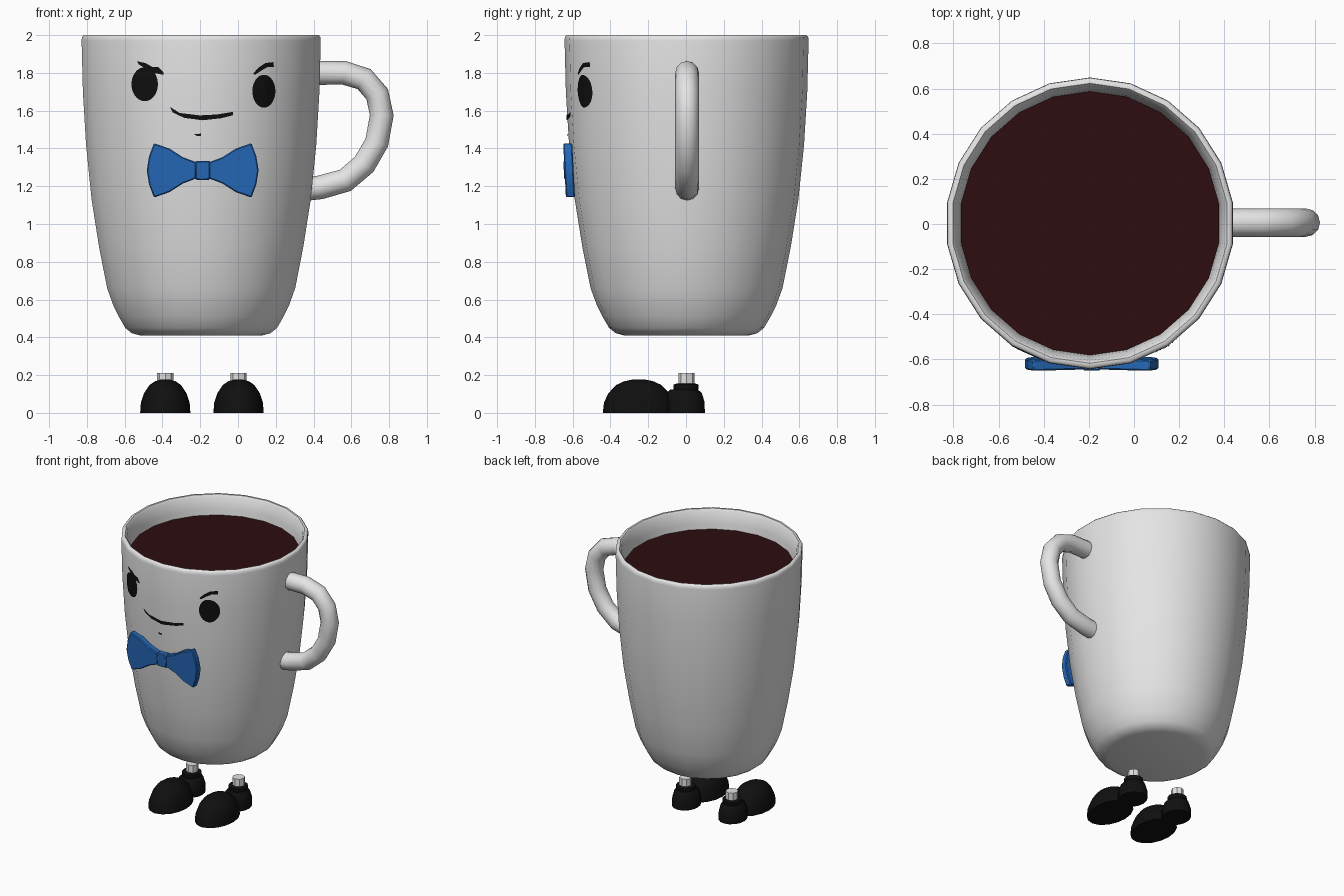
import bpy, bmesh, math
from mathutils import Vector
from mathutils.bvhtree import BVHTree

if "Cube" in bpy.data.objects:
    bpy.data.objects.remove(bpy.data.objects["Cube"])


def material(name, rgb):
    m = bpy.data.materials.new(name)
    m.diffuse_color = (*rgb, 1)
    m.use_nodes = True
    m.node_tree.nodes["Principled BSDF"].inputs["Base Color"].default_value = m.diffuse_color
    return m


WHITE = material("white_ceramic", (0.78, 0.78, 0.78))
COFFEE = material("dark_coffee", (0.026, 0.004, 0.005))
BLUE = material("blue_cloth", (0.018, 0.14, 0.48))
BLACK = material("black", (0.005, 0.005, 0.005))


def finish(bm, name, mat, smooth=40):
    mesh = bpy.data.meshes.new(name)
    bm.to_mesh(mesh)
    bm.free()
    mesh.materials.append(mat)
    ob = bpy.data.objects.new(name, mesh)
    bpy.context.collection.objects.link(ob)
    if smooth:
        bpy.ops.object.select_all(action='DESELECT')
        ob.select_set(True)
        bpy.context.view_layer.objects.active = ob
        bpy.ops.object.shade_smooth_by_angle(angle=math.radians(smooth))
    return ob


def skin(bm, rings):
    for a, b in zip(rings, rings[1:]):
        n = len(a)
        for i in range(n):
            j = (i + 1) % n
            bm.faces.new((a[i], a[j], b[j], b[i]))


def lathe(name, profile, mat, n, centre, sx=1.0, sy=1.0, bottom=True, top=True, smooth=40):
    """Turn a (radius, height) profile, listed from the bottom up."""
    bm = bmesh.new()
    rings = []
    for r, z in profile:
        ring = []
        for i in range(n):
            a = math.pi / 2 + 2 * math.pi * i / n
            ring.append(bm.verts.new((centre[0] + sx * r * math.cos(a),
                                      centre[1] + sy * r * math.sin(a), z)))
        rings.append(ring)
    skin(bm, rings)
    if bottom:
        bm.faces.new(rings[0][::-1])
    if top:
        bm.faces.new(rings[-1])
    return finish(bm, name, mat, smooth)


# Cup with rounded foot, rolled rim and inner wall
CX, CY = -0.195, 0.003
cup_profile = [(0.33, 0.41), (0.375, 0.422), (0.41, 0.45), (0.445, 0.51), (0.475, 0.57),
               (0.508, 0.66), (0.552, 0.88), (0.592, 1.13), (0.622, 1.42), (0.639, 1.70),
               (0.646, 1.97), (0.644, 1.99), (0.635, 2.0), (0.62, 2.0), (0.608, 1.985),
               (0.59, 1.90), (0.578, 1.80)]
cup = lathe("cup", cup_profile, WHITE, 22, (CX, CY), sx=0.99, top=False, smooth=50)
lathe("coffee", [(0.584, 1.86)], COFFEE, 22, (CX, CY), sx=0.99, bottom=False, smooth=0)

# Handle: a round tube swept along a bent path
path = [(0.40, 1.80), (0.563, 1.80), (0.668, 1.767), (0.737, 1.687), (0.761, 1.576),
        (0.735, 1.432), (0.668, 1.316), (0.568, 1.231), (0.436, 1.194), (0.36, 1.186)]
bm = bmesh.new()
pts = [Vector((x, 0.006, z)) for x, z in path]
rings = []
for k, p in enumerate(pts):
    t = (pts[min(k + 1, len(pts) - 1)] - pts[max(k - 1, 0)]).normalized()
    side = Vector((-t.z, 0, t.x))
    ring = []
    for i in range(12):
        a = 2 * math.pi * i / 12
        ring.append(bm.verts.new(p + 0.063 * (side * math.cos(a) + Vector((0, 1, 0)) * math.sin(a))))
    rings.append(ring)
skin(bm, rings)
bm.faces.new(rings[0][::-1])
bm.faces.new(rings[-1])
bmesh.ops.recalc_face_normals(bm, faces=bm.faces)
finish(bm, "handle", WHITE, 50)

# Face details: thin plates laid on the front of the cup
bm = bmesh.new()
bm.from_mesh(cup.data)
tree = BVHTree.FromBMesh(bm)
bm.free()


def on_cup(x, z):
    hit = tree.ray_cast(Vector((x, -2, z)), Vector((0, 1, 0)))[0]
    return Vector((x, hit.y - 0.006, z))


def refine(points, steps):
    out = []
    for (x0, z0), (x1, z1) in zip(points, points[1:]):
        for s in range(steps):
            f = s / steps
            out.append((x0 + (x1 - x0) * f, z0 + (z1 - z0) * f))
    return out + [points[-1]]


def plate(name, upper, lower, steps=6, rows=6):
    """Fill between an upper and a lower edge, both listed from left to right."""
    upper, lower = refine(upper, steps), refine(lower, steps)
    bm = bmesh.new()
    grid = []
    for r in range(rows + 1):
        f = r / rows
        grid.append([bm.verts.new(on_cup(u[0] + (l[0] - u[0]) * f, u[1] + (l[1] - u[1]) * f))
                     for u, l in zip(upper, lower)])
    for a, b in zip(grid, grid[1:]):
        for i in range(len(a) - 1):
            bm.faces.new((b[i], b[i + 1], a[i + 1], a[i]))
    bmesh.ops.remove_doubles(bm, verts=bm.verts, dist=0.0002)
    finish(bm, name, BLACK)


for name, x, z, rx, rz in (("left_eye", -0.494, 1.74, 0.07, 0.09),
                           ("right_eye", 0.137, 1.703, 0.061, 0.087)):
    arc = [math.pi * (1 - i / 18) for i in range(19)]
    plate(name, [(x + rx * math.cos(a), z + rz * math.sin(a)) for a in arc],
          [(x + rx * math.cos(a), z - rz * math.sin(a)) for a in arc], steps=1, rows=8)

plate("mouth",
      [(-0.36, 1.62), (-0.31, 1.588), (-0.203, 1.575), (-0.108, 1.58), (-0.026, 1.594)],
      [(-0.345, 1.59), (-0.285, 1.562), (-0.187, 1.549), (-0.09, 1.56), (-0.028, 1.575)])
plate("left_brow",
      [(-0.536, 1.862), (-0.49, 1.852), (-0.455, 1.832), (-0.42, 1.83), (-0.393, 1.803)],
      [(-0.525, 1.845), (-0.485, 1.82), (-0.455, 1.80), (-0.42, 1.795), (-0.395, 1.79)])
plate("right_brow",
      [(0.08, 1.795), (0.105, 1.825), (0.145, 1.852), (0.188, 1.857)],
      [(0.09, 1.79), (0.12, 1.81), (0.155, 1.83), (0.19, 1.83)])
plate("chin_mark", [(-0.235, 1.477), (-0.195, 1.478)], [(-0.215, 1.465), (-0.195, 1.467)])

# Bow tie: two wings and a knot, leaning with the cup wall
BX, BZ = -0.187, 1.284


def bow_part(name, outline, front, back):
    bm = bmesh.new()
    layers = []
    for y in (front, back):
        layers.append([bm.verts.new((BX + x, y - 0.05 * z, BZ + z)) for x, z in outline])
    skin(bm, layers)
    bm.faces.new(layers[0])
    bm.faces.new(layers[1][::-1])
    bmesh.ops.recalc_face_normals(bm, faces=bm.faces)
    ob = finish(bm, name, BLUE, 30)
    bev = ob.modifiers.new("soft_edges", 'BEVEL')
    bev.width = 0.006
    bev.segments = 1


half = [(0.034, 0.043), (0.105, 0.07), (0.175, 0.115), (0.258, 0.144), (0.284, 0.075)]
wing = half + [(0.296, 0.0)] + [(x, -z) for x, z in reversed(half)]
bow_part("right_bow_wing", wing, -0.643, -0.595)
bow_part("left_bow_wing", [(-x, z) for x, z in wing], -0.643, -0.595)
bow_part("bow_knot", [(-0.039, -0.05), (0.039, -0.05), (0.039, 0.05), (-0.039, 0.05)], -0.647, -0.59)

# Shoes with ankle collars and short leg stubs
for side, x in (("left", -0.385), ("right", 0.003)):
    lathe(side + "_shoe_toe",
          [(0.133, 0), (0.129, 0.055), (0.112, 0.105), (0.083, 0.148), (0.055, 0.167), (0.025, 0.176)],
          BLACK, 16, (x, -0.25), sy=1.43)
    lathe(side + "_shoe_heel",
          [(0.1, 0), (0.098, 0.06), (0.085, 0.105), (0.065, 0.125)],
          BLACK, 16, (x, -0.01), sx=0.95, sy=1.1)
    lathe(side + "_shoe_collar", [(0.06, 0.11), (0.067, 0.13), (0.067, 0.15), (0.05, 0.155)],
          BLACK, 12, (x, 0.0))
    lathe(side + "_leg", [(0.043, 0.14), (0.043, 0.21)], WHITE, 8, (x, 0.003), smooth=0)
